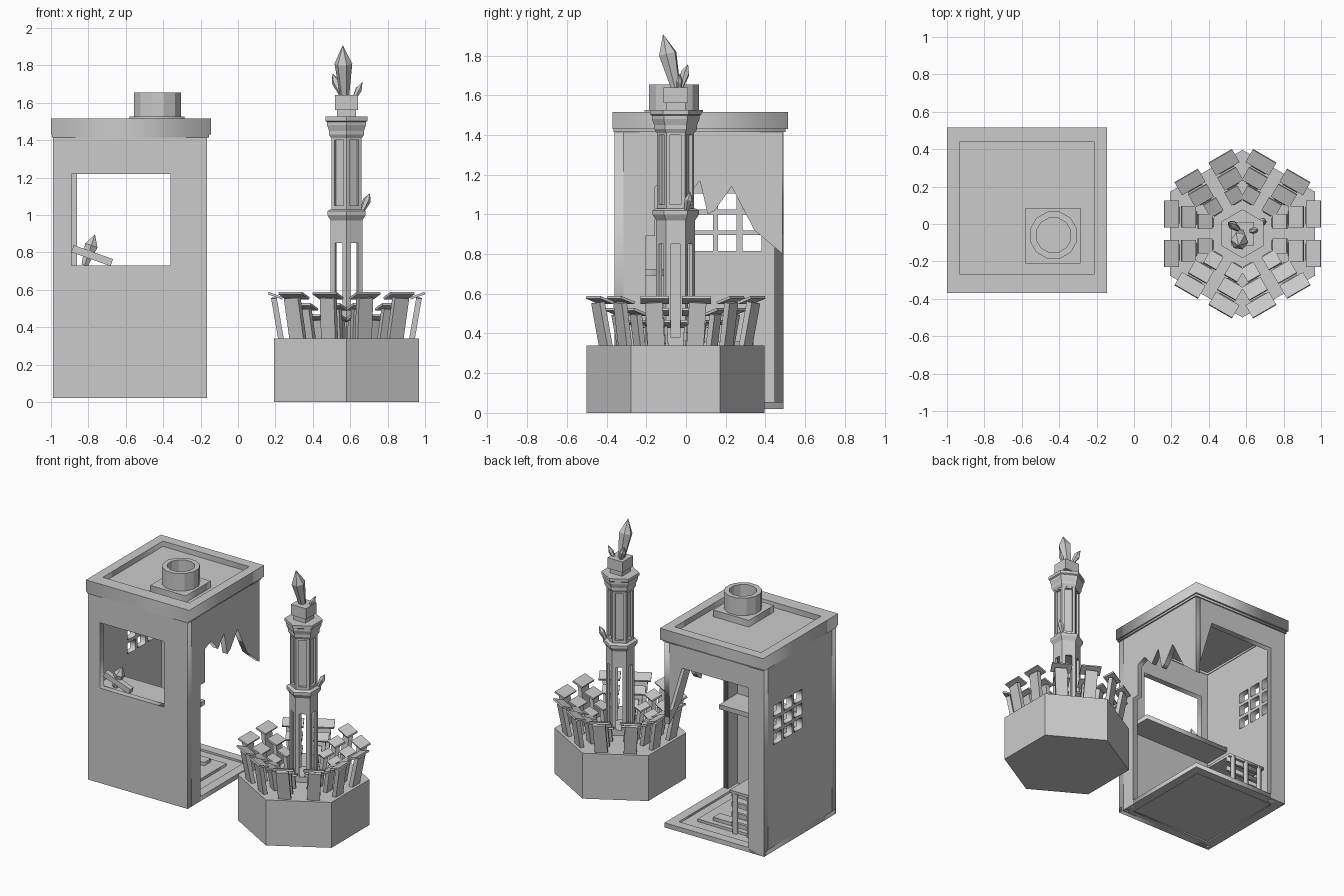
import bpy, bmesh, math
from mathutils import Matrix, Vector

if "Cube" in bpy.data.objects:
    bpy.data.objects.remove(bpy.data.objects["Cube"])

XY = Matrix.Identity(3)
XZ = Matrix(((1, 0, 0), (0, 0, -1), (0, 1, 0)))   # outline u=x, v=z
YZ = Matrix(((0, 0, 1), (1, 0, 0), (0, 1, 0)))    # outline u=y, v=z


def add(name, bm):
    bmesh.ops.recalc_face_normals(bm, faces=bm.faces)
    me = bpy.data.meshes.new(name)
    bm.to_mesh(me)
    bm.free()
    ob = bpy.data.objects.new(name, me)
    bpy.context.collection.objects.link(ob)
    return ob


def rect(a, b, c, d):
    return [(a, c), (b, c), (b, d), (a, d)]


def slab(name, outlines, frame, lo, hi):
    """Extruded outline with holes, placed between lo and hi on its normal axis."""
    cu = bpy.data.curves.new(name, 'CURVE')
    cu.dimensions, cu.fill_mode, cu.extrude = '2D', 'BOTH', (hi - lo) / 2
    for pts in outlines:
        sp = cu.splines.new('POLY')
        sp.points.add(len(pts) - 1)
        for p, (u, v) in zip(sp.points, pts):
            p.co = (u, v, 0, 1)
        sp.use_cyclic_u = True
    tmp = bpy.data.objects.new(name + "_curve", cu)
    bpy.context.collection.objects.link(tmp)
    me = bpy.data.meshes.new_from_object(tmp.evaluated_get(bpy.context.evaluated_depsgraph_get()))
    bpy.data.objects.remove(tmp)
    bm = bmesh.new()
    bm.from_mesh(me)
    bmesh.ops.remove_doubles(bm, verts=bm.verts, dist=1e-5)
    axis = 1 if frame is XZ else 0 if frame is YZ else 2
    off = Vector((0, 0, 0))
    off[axis] = (lo + hi) / 2
    bm.transform(Matrix.Translation(off) @ frame.to_4x4())
    return add(name, bm)


def box(name, x0, x1, y0, y1, z0, z1):
    return slab(name, [rect(x0, x1, y0, y1)], XY, z0, z1)


def lathe(name, profile, sides, mat, phase=0.0, closed=False):
    bm = bmesh.new()
    rings = [[bm.verts.new((r * math.cos(phase + math.tau * i / sides),
                            r * math.sin(phase + math.tau * i / sides), z))
              for i in range(sides)] for r, z in profile]
    pairs = list(zip(rings, rings[1:])) + ([(rings[-1], rings[0])] if closed else [])
    for a, b in pairs:
        for i in range(sides):
            j = (i + 1) % sides
            bm.faces.new((a[i], a[j], b[j], b[i]))
    if not closed:
        bm.faces.new(rings[0])
        bm.faces.new(rings[-1])
    bm.transform(mat)
    return add(name, bm)


def beam_matrix(p, q):
    p, q = Vector(p), Vector(q)
    return Matrix.Translation(p) @ (q - p).to_track_quat('Z', 'Y').to_matrix().to_4x4(), (q - p).length


def crystal(name, p, q, r):
    m, h = beam_matrix(p, q)
    lathe(name, [(r * .5, 0), (r, h * .65), (r * .03, h)], 6, m)


def cube(name, mat, sx, sy, sz):
    bm = bmesh.new()
    bmesh.ops.create_cube(bm, size=1)
    bm.transform(mat @ Matrix.Diagonal((sx, sy, sz, 1)))
    return add(name, bm)


def cut(ob, cutter):
    md = ob.modifiers.new("cut", 'BOOLEAN')
    md.operation, md.solver, md.object = 'DIFFERENCE', 'EXACT', cutter
    bpy.context.view_layer.objects.active = ob
    bpy.ops.object.modifier_apply(modifier="cut")
    bpy.data.objects.remove(cutter)


# ---- Booth walls
slab("front_wall", [rect(-.99, -.165, .02, 1.43), rect(-.89, -.36, .73, 1.22)], XZ, -.36, -.315)
lattice = [rect(a, a + .095, b, b + .08) for a in (.04, .16, .285) for b in (.815, .92, 1.025)]
slab("left_wall", [rect(-.315, .445, .02, 1.43)] + lattice, YZ, -.99, -.945)
slab("broken_right_wall", [[(-.315, .02), (-.205, .02), (-.205, .89), (-.155, .89), (-.155, 1.14),
     (-.08, 1.17), (0, 1.08), (.07, 1.17), (.11, 1.0), (.145, 1.02), (.23, 1.14), (.345, .92),
     (.487, .8), (.487, 1.43), (-.315, 1.43)]], YZ, -.205, -.165)
slab("broken_back_wall", [[(-.99, .02), (-.86, .02), (-.86, 1.25), (-.31, 1.25), (-.205, .9),
     (-.205, 1.43), (-.99, 1.43)]], XZ, .445, .49)

# ---- Floor, counter and roof
slab("floor_frame", [rect(-.99, -.165, -.355, .49), rect(-.92, -.235, -.285, .42)], XY, .02, .055)
box("floor_panel", -.92, -.235, -.285, .42, .028, .04)
box("floor_mat", -.75, -.32, -.15, .32, .04, .06)
box("counter", -.945, -.205, -.315, -.1, .69, .725)
slab("roof_rim", [rect(-1, -.145, -.37, .515), rect(-.93, -.215, -.27, .44)], XY, 1.43, 1.515)
slab("roof_trim", [rect(-.995, -.155, -.365, .5), rect(-.94, -.21, -.31, .44)], XY, 1.415, 1.43)
box("roof_panel", -.93, -.215, -.27, .44, 1.425, 1.475)
box("vent_base", -.58, -.285, -.21, .085, 1.475, 1.525)
lathe("vent_pipe", [(.13, 1.525), (.13, 1.655), (.095, 1.655), (.095, 1.525)], 12,
      Matrix.Translation((-.43, -.06, 0)), math.pi / 12, True)

# ---- Slatted rack standing inside by the left wall
for i in range(4):
    box("rack_slat", -.9, -.6, .3, .32, .08 + i * .075, .115 + i * .075)
for x in (-.88, -.76, -.64):
    box("rack_post", x - .015, x + .015, .32, .34, .04, .36)
box("rack_shelf", -.92, -.6, .0, .34, .34, .36)
box("loose_board", -.7, -.42, .2, .28, .06, .085)

# ---- Bar and crystal on the window sill
m, h = beam_matrix((-.885, -.3, .82), (-.675, -.3, .745))
cube("sill_bar", m @ Matrix.Translation((0, 0, h / 2)), .04, .04, h)
crystal("sill_crystal", (-.82, -.28, .73), (-.765, -.28, .895), .04)

# ---- Tower: hexagonal base and shaft
C = Matrix.Translation((.58, -.052, 0))
P = math.pi / 6
turns = [C @ Matrix.Rotation(k * math.pi / 3, 4, 'Z') for k in range(6)]
lathe("hex_base", [(.448, 0), (.448, .34)], 6, C, P)
lower = lathe("lower_shaft", [(.098, .34), (.098, .97), (.118, 1.0), (.118, 1.02), (.1, 1.03)], 6, C, P)
cut(lower, lathe("core_cutter", [(.078, .38), (.078, .86)], 6, C, P))
for t in turns:
    cut(lower, cube("slot_cutter", t @ Matrix.Translation((.08, 0, .615)), .06, .046, .47))
upper = lathe("upper_shaft", [(.093, 1.03), (.093, 1.42)], 6, C, P)
for t in turns:
    cut(upper, cube("panel_cutter", t @ Matrix.Translation((.08, 0, 1.225)), .035, .056, .35))
lathe("capital", [(.095, 1.41), (.108, 1.43), (.108, 1.45), (.12, 1.48), (.12, 1.497),
                  (.13, 1.503), (.13, 1.525)], 6, C, P)
cube("cap_neck", C @ Matrix.Translation((0, 0, 1.54)), .1, .1, .04)
cube("cap_block", C @ Matrix.Translation((0, 0, 1.6)), .125, .125, .08)

# ---- Crystals on the tower
crystal("main_crystal", (.57, -.05, 1.63), (.56, -.115, 1.905), .048)
crystal("left_crystal", (.56, -.03, 1.63), (.505, .01, 1.755), .024)
crystal("right_crystal", (.61, -.04, 1.6), (.665, -.03, 1.71), .018)
crystal("ledge_crystal", (.66, 0, 1.01), (.705, .02, 1.115), .022)

# ---- Three tiers of leaning posts with tilted caps on every side of the base
for t in turns:
    for tier, (r, z, w, off) in enumerate(((.38, .56, .145, .105), (.288, .5, .115, .09),
                                           (.2, .44, .08, .065))):
        for s in (-1, 1):
            lean = Matrix.Rotation(.17, 4, 'Y') @ Matrix.Rotation(-s * .06, 4, 'X')
            foot = t @ Matrix.Translation((r - .03, s * off * .93, .335)) @ lean
            h = z - .335
            cube(f"post_tier{tier}", foot @ Matrix.Translation((0, 0, h / 2)), .03, w * .6, h)
            cap = t @ Matrix.Translation((r, s * off, z + .008)) @ Matrix.Rotation(-.35, 4, 'Y')
            cube(f"cap_tier{tier}", cap, .082, w, .013)
